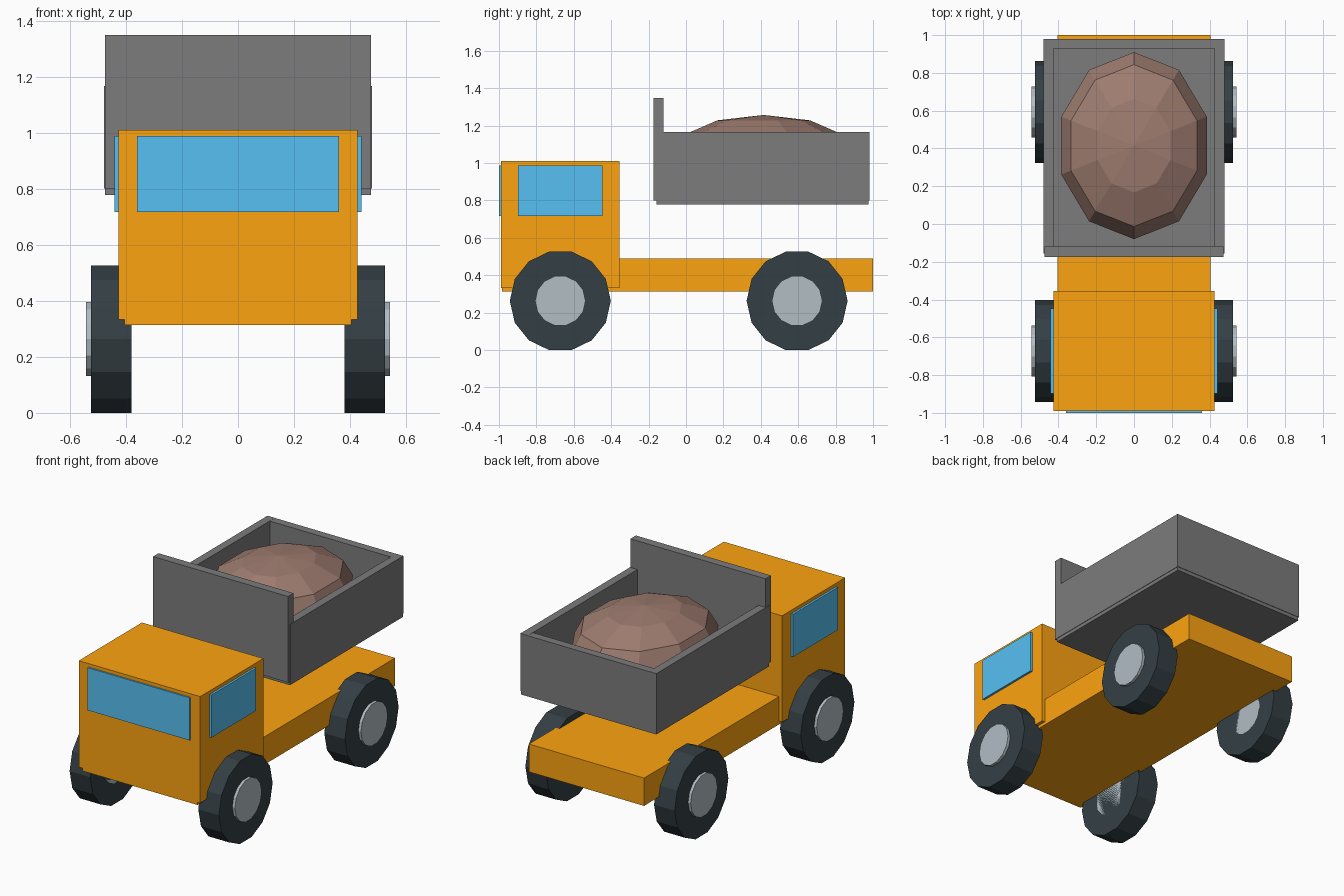
import bpy
from math import pi

if "Cube" in bpy.data.objects:
    bpy.data.objects.remove(bpy.data.objects["Cube"])


def material(name, rgb):
    m = bpy.data.materials.new(name)
    m.diffuse_color = (*rgb, 1)
    m.use_nodes = True
    m.node_tree.nodes["Principled BSDF"].inputs["Base Color"].default_value = m.diffuse_color
    return m


orange = material("orange_paint", (0.98, 0.37, 0.005))
blue = material("window_blue", (0.095, 0.53, 0.9))
rubber = material("dark_rubber", (0.034, 0.05, 0.058))
silver = material("silver", (0.44, 0.51, 0.55))
grey = material("bed_grey", (0.2, 0.2, 0.2))
brown = material("earth_brown", (0.34, 0.2, 0.16))


def box(name, x, y, z, mat):
    """Box from (min, max) ranges on each axis."""
    ranges = (x, y, z)
    bpy.ops.mesh.primitive_cube_add(size=1, location=[(a + b) / 2 for a, b in ranges])
    ob = bpy.context.object
    ob.name = name
    ob.scale = [b - a for a, b in ranges]
    ob.data.materials.append(mat)
    return ob


def disc(name, radius, x, y, z, mat):
    """14-sided cylinder lying along x."""
    bpy.ops.mesh.primitive_cylinder_add(vertices=14, radius=radius, depth=abs(x[1] - x[0]),
                                        location=(sum(x) / 2, y, z), rotation=(0, pi / 2, 0))
    ob = bpy.context.object
    ob.name = name
    ob.data.materials.append(mat)


# Chassis and cab
box("chassis", (-0.405, 0.405), (-0.985, 1.0), (0.313, 0.49), orange)
box("cab", (-0.427, 0.427), (-0.99, -0.355), (0.333, 1.01), orange)
box("windshield", (-0.36, 0.36), (-1.0, -0.97), (0.717, 0.988), blue)

# Tipper bed
box("bed_floor", (-0.475, 0.475), (-0.157, 0.977), (0.777, 0.83), grey)
box("bed_headboard", (-0.475, 0.475), (-0.175, -0.12), (0.8, 1.348), grey)
box("bed_tailgate", (-0.475, 0.475), (0.928, 0.98), (0.8, 1.165), grey)

# Mirrored parts: side windows, bed walls, wheels
for side, s in (("right", 1), ("left", -1)):
    box(side + "_window", sorted((s * 0.41, s * 0.441)), (-0.897, -0.447), (0.717, 0.988), blue)
    box(side + "_bed_wall", sorted((s * 0.426, s * 0.478)), (-0.157, 0.979), (0.8, 1.166), grey)
    for end, y in (("front", -0.672), ("rear", 0.594)):
        disc(f"{end}_{side}_tyre", 0.27, (s * 0.38, s * 0.525), y, 0.2632, rubber)
        disc(f"{end}_{side}_hub", 0.135, (s * 0.38, s * 0.543), y, 0.2632, silver)

# Heaped load: flattened low-poly ball
bpy.ops.mesh.primitive_uv_sphere_add(segments=10, ring_count=6, radius=1, location=(0, 0.415, 1.042))
load = bpy.context.object
load.name = "load"
load.scale = (0.405, 0.495, 0.215)
load.data.materials.append(brown)
